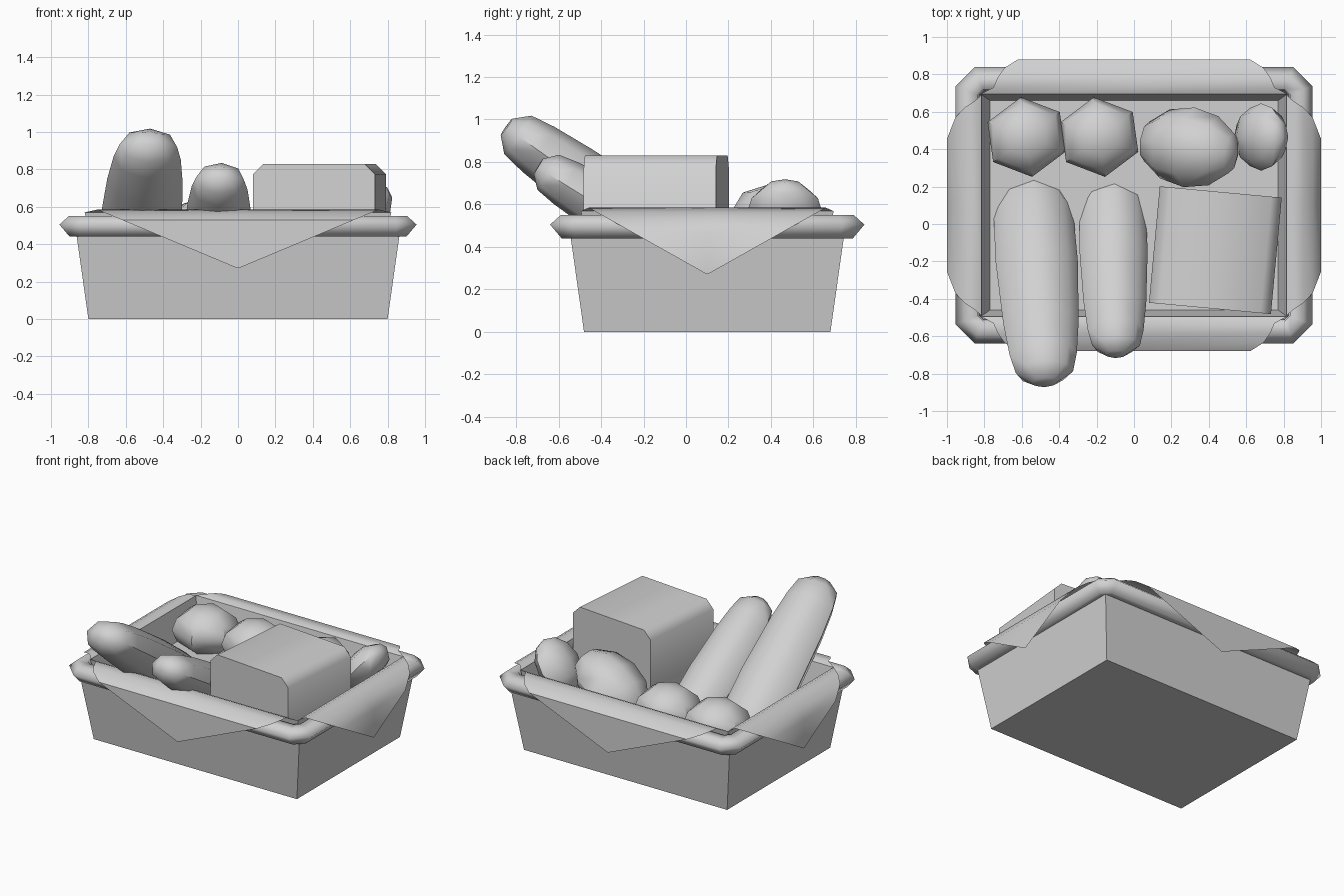
import bpy, bmesh, math
from mathutils import Matrix, Vector

cube = bpy.data.objects.get("Cube")
if cube:
    bpy.data.objects.remove(cube)

GREY = (0.64, 0.64, 0.64, 1)
mat = bpy.data.materials.new("plain grey")
mat.use_nodes = True
mat.diffuse_color = GREY
mat.node_tree.nodes["Principled BSDF"].inputs["Base Color"].default_value = GREY

MID_Y = 0.10      # centre of the basket
FLOOR = 0.36      # cloth lining inside the basket


def finish(name, bm, angle=None, recalc=True):
    if recalc:
        bmesh.ops.recalc_face_normals(bm, faces=bm.faces)
    mesh = bpy.data.meshes.new(name)
    bm.to_mesh(mesh)
    bm.free()
    mesh.materials.append(mat)
    obj = bpy.data.objects.new(name, mesh)
    bpy.context.collection.objects.link(obj)
    if angle:
        bpy.ops.object.select_all(action='DESELECT')
        obj.select_set(True)
        bpy.context.view_layer.objects.active = obj
        bpy.ops.object.shade_smooth_by_angle(angle=math.radians(angle))
    return obj


def bridge(bm, rings, closed=True):
    """Join successive rings of points with quads."""
    rows = [[bm.verts.new(p) for p in ring] for ring in rings]
    n = len(rows[0])
    for a, b in zip(rows, rows[1:]):
        for i in range(n if closed else n - 1):
            j = (i + 1) % n
            bm.faces.new((a[i], a[j], b[j], b[i]))
    return rows


def outline(hx, hy, z, cut=0.0):
    """Rectangle, with chamfered corners where cut is given."""
    if not cut:
        return [(sx * hx, MID_Y + sy * hy, z)
                for sx, sy in ((1, -1), (1, 1), (-1, 1), (-1, -1))]
    pts = []
    for sx, sy in ((1, -1), (1, 1), (-1, 1), (-1, -1)):
        pair = [(sx * (hx - cut), MID_Y + sy * hy, z),
                (sx * hx, MID_Y + sy * (hy - cut), z)]
        pts += pair if sx * sy < 0 else pair[::-1]
    return pts


# Basket body
bm = bmesh.new()
rows = bridge(bm, [outline(0.80, 0.58, 0), outline(0.865, 0.645, 0.46)])
bm.faces.new(rows[0][::-1])
finish("basket_body", bm)

# Rolled rim
bm = bmesh.new()
profile = [(0.0, 0.44, 0.03), (0.05, 0.44, 0.06), (0.105, 0.505, 0.105),
           (0.055, 0.55, 0.07), (-0.015, 0.55, 0.03), (-0.025, 0.48, 0.02)]
rings = [outline(0.85 + d, 0.635 + d, z, c) for d, z, c in profile]
bridge(bm, rings + rings[:1])
bmesh.ops.remove_doubles(bm, verts=bm.verts, dist=1e-5)
finish("basket_rim", bm, 100)

# Cloth lining, open at the top
bm = bmesh.new()
rows = bridge(bm, [outline(0.82, 0.595, 0.57), outline(0.77, 0.56, FLOOR)])
bm.faces.new(rows[1])
finish("cloth_lining", bm, recalc=False)


# Cloth flaps folded over the rim, each ending in a hanging point
def flap(name, inner, wide, ridge, heights, turn):
    bm = bmesh.new()
    rings = [[(s * wide, -inner, 0.57) for s in (-1, 0, 1)]]
    for d, z in zip((0.035, 0.09, 0.14, 0.185, 0.185), heights + (0.272,)):
        w = ridge * (z - 0.27) / 0.31
        rings.append([(s * w, -inner - d, z) for s in (-1, 0, 1)])
    bridge(bm, rings[::-1], closed=False)
    place = Matrix.Translation((0, MID_Y, 0)) @ Matrix.Rotation(turn * math.pi / 2, 4, 'Z')
    bmesh.ops.transform(bm, matrix=place, verts=bm.verts)
    finish(name, bm, 50, recalc=False)


for side, turn in (("front", 0), ("back", 2)):
    flap(side + "_cloth_flap", 0.595, 0.82, 0.74, (0.585, 0.575, 0.56, 0.53), turn)
for side, turn in (("left", 1), ("right", 3)):
    flap(side + "_cloth_flap", 0.815, 0.59, 0.55, (0.585, 0.565, 0.535, 0.47), turn)


# Long loaves leaning on the front edge
def loaf(name, tip, slope, length, radius, thick, yaw, roll):
    bm = bmesh.new()
    shape = [(0, 0.30), (0.05, 0.70), (0.14, 0.82), (0.30, 0.92),
             (0.60, 1), (0.86, 0.97), (1, 0.65)]
    rings = []
    for t, r in shape:
        ring = []
        for k in range(8):
            a = math.tau * k / 8 + math.radians(roll)
            ring.append((radius * r * math.cos(a), t * length,
                         radius * thick * r * math.sin(a)))
        rings.append(ring)
    rows = bridge(bm, rings)
    bm.faces.new(rows[0])
    bm.faces.new(rows[-1])
    place = (Matrix.Translation(tip) @ Matrix.Rotation(math.radians(yaw), 4, 'Z')
             @ Matrix.Rotation(math.radians(-slope), 4, 'X'))
    bmesh.ops.transform(bm, matrix=place, verts=bm.verts)
    finish(name, bm, 50)


loaf("large_loaf", Vector((-0.475, -0.845, 0.965)), 35, 1.31, 0.22, 0.72, 4, -5)
loaf("small_loaf", Vector((-0.095, -0.695, 0.78)), 31.5, 1.09, 0.183, 0.76, 1.5, -5)


# Round rolls at the back
def roll(name, centre, size, sides, turn, tilt, spin):
    bm = bmesh.new()
    bmesh.ops.create_uvsphere(bm, u_segments=sides, v_segments=6, radius=1)
    place = (Matrix.Translation(centre) @ Matrix.Rotation(math.radians(turn), 4, 'Z')
             @ Matrix.Rotation(math.radians(tilt), 4, 'Y')
             @ Matrix.Diagonal((*size, 1)) @ Matrix.Rotation(math.radians(spin), 4, 'Y'))
    bmesh.ops.transform(bm, matrix=place, verts=bm.verts)
    finish(name, bm, 50)


for name, x in (("outer_roll", -0.575), ("inner_roll", -0.185)):
    roll(name, (x, 0.465, 0.48), (0.225, 0.215, 0.16), 6, 8, 0, 0)
roll("large_bun", (0.295, 0.41, 0.495), (0.29, 0.215, 0.18), 8, -8, -25, 90)
roll("small_bun", (0.68, 0.465, 0.555), (0.19, 0.18, 0.11), 8, 0, -52, 90)

# Block with chamfered long edges
bm = bmesh.new()
bmesh.ops.create_cube(bm, size=1)
bmesh.ops.scale(bm, vec=(0.655, 0.625, 0.83 - FLOOR), verts=bm.verts)
edges = [e for e in bm.edges
         if all(v.co.z > 0 for v in e.verts) and abs(e.verts[0].co.x - e.verts[1].co.x) < 0.01]
bmesh.ops.bevel(bm, geom=edges, offset=0.056, segments=1, affect='EDGES')
place = (Matrix.Translation((0.435, -0.14, (0.83 + FLOOR) / 2))
         @ Matrix.Rotation(math.radians(-5.3), 4, 'Z'))
bmesh.ops.transform(bm, matrix=place, verts=bm.verts)
finish("block_loaf", bm, 50)
